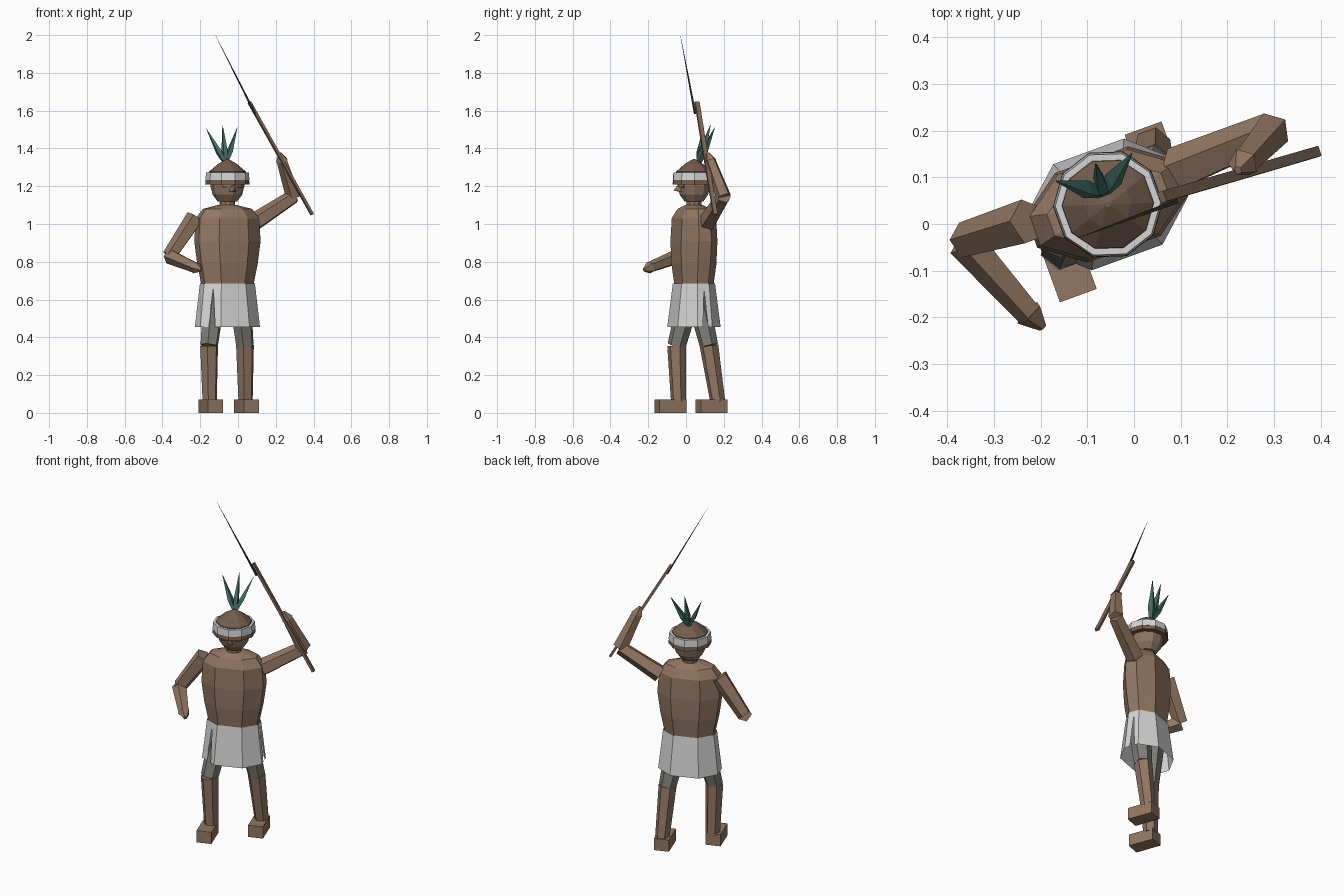
import bpy, bmesh, math
from mathutils import Vector, Matrix

if "Cube" in bpy.data.objects:
    bpy.data.objects.remove(bpy.data.objects["Cube"])

YAW = math.radians(20)
CENTRE = Vector((-0.056, 0.042, 0))
BODY = Matrix.Translation(CENTRE) @ Matrix.Rotation(YAW, 4, 'Z')


def material(name, r, g, b):
    m = bpy.data.materials.new(name)
    m.diffuse_color = (r, g, b, 1)
    m.use_nodes = True
    m.node_tree.nodes["Principled BSDF"].inputs["Base Color"].default_value = m.diffuse_color
    return m


SKIN = material("skin", 0.29, 0.185, 0.125)
HAIR = material("dark_brown", 0.17, 0.11, 0.075)
CLOTH = material("white_cloth", 0.66, 0.66, 0.66)
SHORTS = material("grey_cloth", 0.22, 0.21, 0.19)
FEATHER = material("teal", 0.06, 0.17, 0.14)
WOOD = material("wood", 0.22, 0.14, 0.095)
STEEL = material("dark_steel", 0.035, 0.035, 0.035)


def finish(name, bm, mat):
    bmesh.ops.recalc_face_normals(bm, faces=bm.faces)
    me = bpy.data.meshes.new(name)
    bm.to_mesh(me)
    bm.free()
    me.materials.append(mat)
    ob = bpy.data.objects.new(name, me)
    bpy.context.collection.objects.link(ob)
    return ob


def loft(name, rings, mat, caps=True):
    bm = bmesh.new()
    loops = [[bm.verts.new(p) for p in ring] for ring in rings]
    n = len(loops[0])
    for lo, hi in zip(loops, loops[1:]):
        for i in range(n):
            j = (i + 1) % n
            bm.faces.new((lo[i], lo[j], hi[j], hi[i]))
    if caps:
        bm.faces.new(loops[0][::-1])
        bm.faces.new(loops[-1])
    return finish(name, bm, mat)


def octagon(a, b, z):
    """Broad eight-sided body section, turned with the body."""
    pts = [(a, -.35 * b), (a, .35 * b), (.48 * a, b), (-.48 * a, b),
           (-a, .35 * b), (-a, -.35 * b), (-.48 * a, -b), (.48 * a, -b)]
    return [BODY @ Vector((x, y, z)) for x, y in pts]


def circle(r, z, n=10):
    return [BODY @ Vector((r * math.cos(2 * math.pi * (i + .5) / n),
                           r * math.sin(2 * math.pi * (i + .5) / n), z)) for i in range(n)]


def limb(name, points, radii, mat, n=6, flat=1.0):
    """Straight tapered prism through the points, along the first-to-last direction."""
    pts = [Vector(p) for p in points]
    axis = (pts[-1] - pts[0]).normalized()
    ref = BODY.to_3x3() @ Vector((0, -1, 0))
    u = (ref - axis * ref.dot(axis)).normalized()
    v = axis.cross(u)
    rings = []
    for p, r in zip(pts, radii):
        ang = [2 * math.pi * (i + .5) / n for i in range(n)]
        rings.append([p + u * r * math.cos(t) + v * r * flat * math.sin(t) for t in ang])
    return loft(name, rings, mat)


# Torso, neck and head
loft("torso", [octagon(.132, .085, .66), octagon(.158, .099, .79), octagon(.174, .102, .91),
               octagon(.166, .096, 1.03), octagon(.13, .07, 1.08), octagon(.05, .04, 1.1)], SKIN)
loft("neck", [circle(.042, 1.07), circle(.04, 1.14)], SKIN)
loft("head", [circle(.052, 1.12), circle(.078, 1.155), circle(.09, 1.2), circle(.093, 1.25)], SKIN)

# Nose wedge and eye plates
nose = [(-.012, -.08, 1.21), (.012, -.08, 1.21), (.02, -.075, 1.17), (-.02, -.075, 1.17), (0, -.115, 1.178)]
bm = bmesh.new()
nv = [bm.verts.new(BODY @ Vector(p)) for p in nose]
for f in ((0, 1, 4), (1, 2, 4), (2, 3, 4), (3, 0, 4), (3, 2, 1, 0)):
    bm.faces.new([nv[i] for i in f])
finish("nose", bm, SKIN)
for side in (-1, 1):
    bm = bmesh.new()
    bmesh.ops.create_cube(bm, size=1, matrix=BODY @ Matrix.Rotation(side * .35, 4, 'Z')
                          @ Matrix.Translation((side * .012, -.088, 1.195)) @ Matrix.Diagonal((.022, .008, .01, 1)))
    finish("eye", bm, HAIR)

# Cap of hair with a white headband
loft("hair_fringe", [circle(.118, 1.208), circle(.113, 1.25)], HAIR)
loft("headband", [circle(.117, 1.232), circle(.113, 1.272)], CLOTH)
loft("hair_cap", [circle(.1, 1.265), circle(.098, 1.277), circle(.05, 1.318), circle(.006, 1.343)], HAIR)

# Three feathers
base = Vector((-.066, .065, 1.315))
for tip in ((-.168, .092, 1.505), (-.082, .13, 1.525), (-.004, .152, 1.51)):
    tip = Vector(tip)
    limb("feather", [base, base.lerp(tip, .35), tip], [.012, .023, .001], FEATHER, 4, .7)

# Skirt with two tapered slits
top, low = octagon(.143, .094, .685), octagon(.168, .121, .455)
bm = bmesh.new()
tv, lv = [bm.verts.new(p) for p in top], [bm.verts.new(p) for p in low]
for i in range(8):
    j = (i + 1) % 8
    if i in (0, 5):
        apex = bm.verts.new(top[i].lerp(top[j], .55).lerp(low[i].lerp(low[j], .55), .12))
        g0 = bm.verts.new(low[i].lerp(low[j], .38))
        g1 = bm.verts.new(low[i].lerp(low[j], .72))
        bm.faces.new((tv[i], lv[i], g0, apex))
        bm.faces.new((apex, g1, lv[j], tv[j]))
        bm.faces.new((tv[i], apex, tv[j]))
    else:
        bm.faces.new((tv[i], lv[i], lv[j], tv[j]))
finish("skirt", bm, CLOTH)
loft("hips", [octagon(.115, .07, .56), octagon(.13, .084, .68)], SHORTS)

# Legs and feet: hip, knee, ankle, foot centre
legs = {"right": ((-.125, .02, .62), (-.153, -.05, .355), (-.15, -.04, .06), (-.145, -.083, .035)),
        "left": ((.01, .06, .62), (.037, .122, .355), (.04, .168, .06), (.045, .135, .035))}
for side, (hip, knee, ankle, foot) in legs.items():
    limb(side + "_short_leg", [hip, knee], [.062, .049], SHORTS)
    limb(side + "_shin", [knee, ankle], [.05, .04], SKIN)
    bm = bmesh.new()
    bmesh.ops.create_cube(bm, size=1, matrix=Matrix.Translation(foot) @ Matrix.Rotation(YAW, 4, 'Z')
                          @ Matrix.Diagonal((.084, .15, .07, 1)))
    finish(side + "_foot", bm, SKIN)

# Arms: shoulder, elbow, wrist, fingertip
arms = {"right": ((-.225, .005, 1.035), (-.362, -.035, .83), (-.225, -.19, .77), (-.195, -.222, .757)),
        "left": ((.09, .115, 1.01), (.295, .2, 1.145), (.234, .13, 1.335), (.222, .115, 1.375))}
for side, (shoulder, elbow, wrist, tip) in arms.items():
    limb(side + "_upper_arm", [shoulder, elbow], [.05, .04], SKIN, 5)
    limb(side + "_forearm", [elbow, wrist], [.042, .03], SKIN, 5)
    limb(side + "_hand", [wrist, tip], [.034, .01], SKIN, 5)

# Spear: flat wooden shaft and a long needle point
limb("spear_shaft", [(.393, .155, 1.05), (.06, .058, 1.645)], [.016, .017], WOOD, 4, .62)
limb("spear_point", [(.09, .048, 1.585), (-.12, -.03, 2.0)], [.007, .0005], STEEL, 4)
